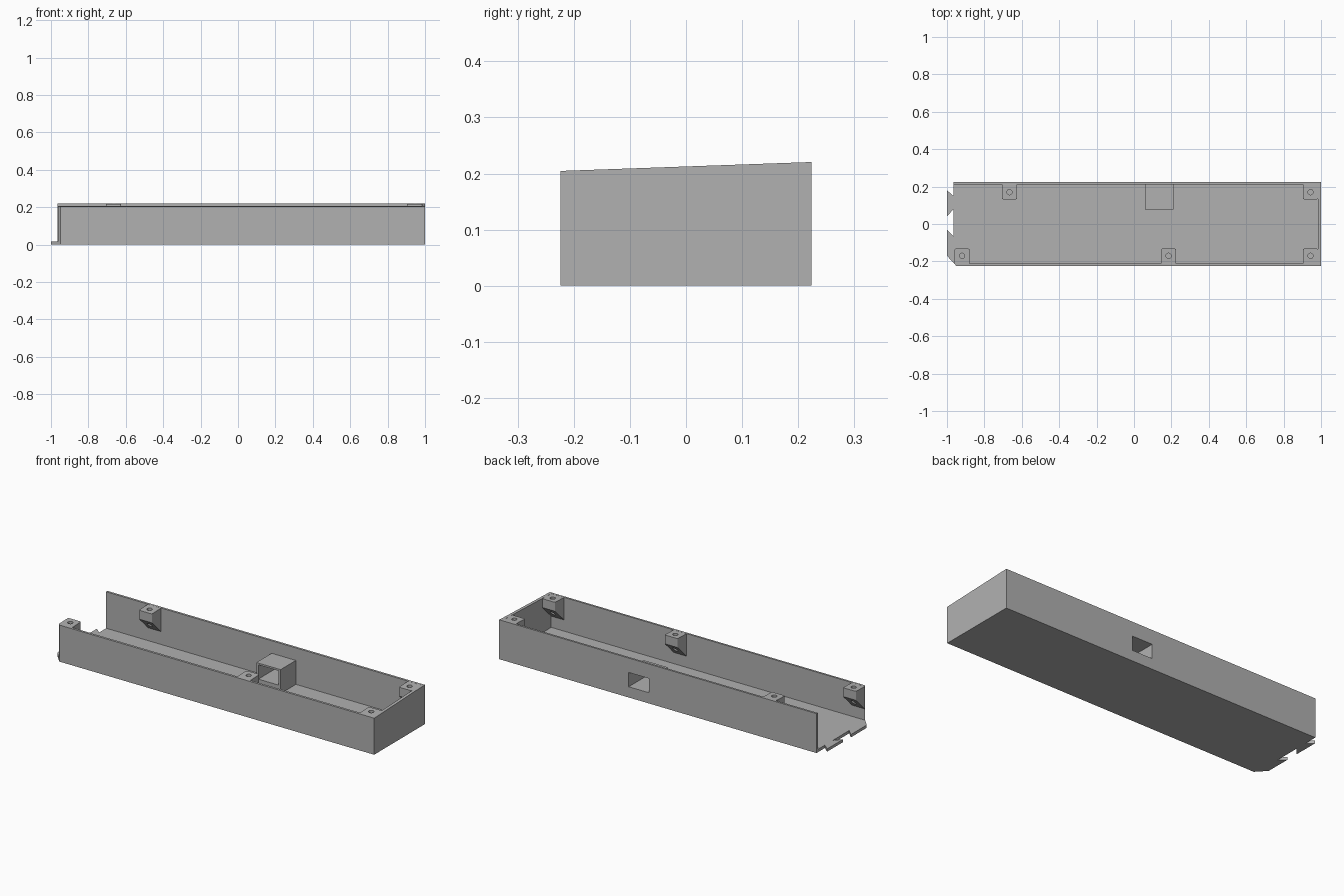
import bpy, bmesh, math
from mathutils import Vector

if "Cube" in bpy.data.objects:
    bpy.data.objects.remove(bpy.data.objects["Cube"], do_unlink=True)

HALF = 0.224          # half depth of the tray
FLOOR = 0.016         # floor thickness
WALL = 0.012          # long wall thickness
END = 0.983           # inner face of the closed end

grey = bpy.data.materials.new("plain grey")
grey.use_nodes = True
grey.diffuse_color = (0.44, 0.44, 0.44, 1)
grey.node_tree.nodes["Principled BSDF"].inputs["Base Color"].default_value = grey.diffuse_color


def rim(y):
    """Height of the sloping rim at depth y."""
    return 0.2125 + y * 0.0355


def add_object(name, bm):
    bmesh.ops.recalc_face_normals(bm, faces=bm.faces)
    mesh = bpy.data.meshes.new(name)
    bm.to_mesh(mesh)
    bm.free()
    mesh.materials.append(grey)
    obj = bpy.data.objects.new(name, mesh)
    bpy.context.collection.objects.link(obj)
    return obj


def prism(points, direction):
    """Extrude a closed polygon along a direction."""
    bm = bmesh.new()
    face = bm.faces.new([bm.verts.new(p) for p in points])
    grown = bmesh.ops.extrude_face_region(bm, geom=[face])
    moved = [v for v in grown["geom"] if isinstance(v, bmesh.types.BMVert)]
    bmesh.ops.translate(bm, verts=moved, vec=Vector(direction))
    return bm, moved


def block(name, x0, x1, y0, y1, z0, z1):
    corners = [(x0, y0, z0), (x1, y0, z0), (x1, y1, z0), (x0, y1, z0)]
    return add_object(name, prism(corners, (0, 0, z1 - z0))[0])


def cut(obj, cutter):
    """Subtract the cutter and bake the result."""
    mod = obj.modifiers.new("cut", "BOOLEAN")
    mod.operation = "DIFFERENCE"
    mod.solver = "EXACT"
    mod.object = cutter
    bpy.context.view_layer.update()
    graph = bpy.context.evaluated_depsgraph_get()
    baked = bpy.data.meshes.new_from_object(obj.evaluated_get(graph))
    obj.modifiers.clear()
    obj.data = baked


# Tray: outline with dovetail tabs at the open end, sloping rim
outline = [(-0.95, -HALF), (1, -HALF), (1, HALF), (-0.965, HALF),
           (-0.965, 0.15), (-1, 0.18), (-1, 0.04), (-0.965, 0.08),
           (-0.965, -0.065), (-1, -0.03), (-1, -0.17)]
bm, top = prism([(x, y, 0) for x, y in outline], (0, 0, 1))
for v in top:
    v.co.z = rim(v.co.y)
tray = add_object("tray", bm)

cavity = block("cavity_cutter", -1.2, END, WALL - HALF, HALF - WALL, FLOOR, 0.5)
cut(tray, cavity)

# Port housing with a rectangular opening through the back wall
housing = block("port_housing", 0.06, 0.21, 0.077, HALF - WALL + 0.001, 0.01, 0.15)
port = block("port_cutter", 0.072, 0.198, 0, 0.3, 0.06, 0.14)
cut(tray, port)
cut(housing, port)


# Screw bosses: sloped underside running back to the wall, vertical hole
def screw_boss(name, x, side):
    wall = side * (HALF - WALL + 0.001)
    inner = side * 0.132
    profile = [(wall, rim(wall) - 0.0005), (inner, rim(inner) - 0.0005),
               (inner, rim(inner) - 0.05), (wall, rim(inner) - 0.13)]
    bm, _ = prism([(x - 0.04, y, z) for y, z in profile], (0.08, 0, 0))
    edges = [e for e in bm.edges
             if all(abs(v.co.y - inner) < 1e-5 for v in e.verts)
             and abs(e.verts[0].co.x - e.verts[1].co.x) < 1e-5]
    bmesh.ops.bevel(bm, geom=edges, offset=0.006, segments=3,
                    profile=0.5, affect="EDGES")
    boss = add_object(name, bm)
    hole = [(x + 0.014 * math.cos(a), side * 0.17 + 0.014 * math.sin(a), 0)
            for a in (math.tau * i / 24 for i in range(24))]
    drill = add_object("drill_cutter", prism(hole, (0, 0, 0.4))[0])
    cut(boss, drill)
    bpy.data.objects.remove(drill, do_unlink=True)


screw_boss("front_boss_open_end", -0.919, -1)
screw_boss("front_boss_middle", 0.185, -1)
screw_boss("front_boss_closed_end", 0.944, -1)
screw_boss("back_boss_open_end", -0.666, 1)
screw_boss("back_boss_closed_end", 0.944, 1)

for cutter in (cavity, port):
    bpy.data.objects.remove(cutter, do_unlink=True)
